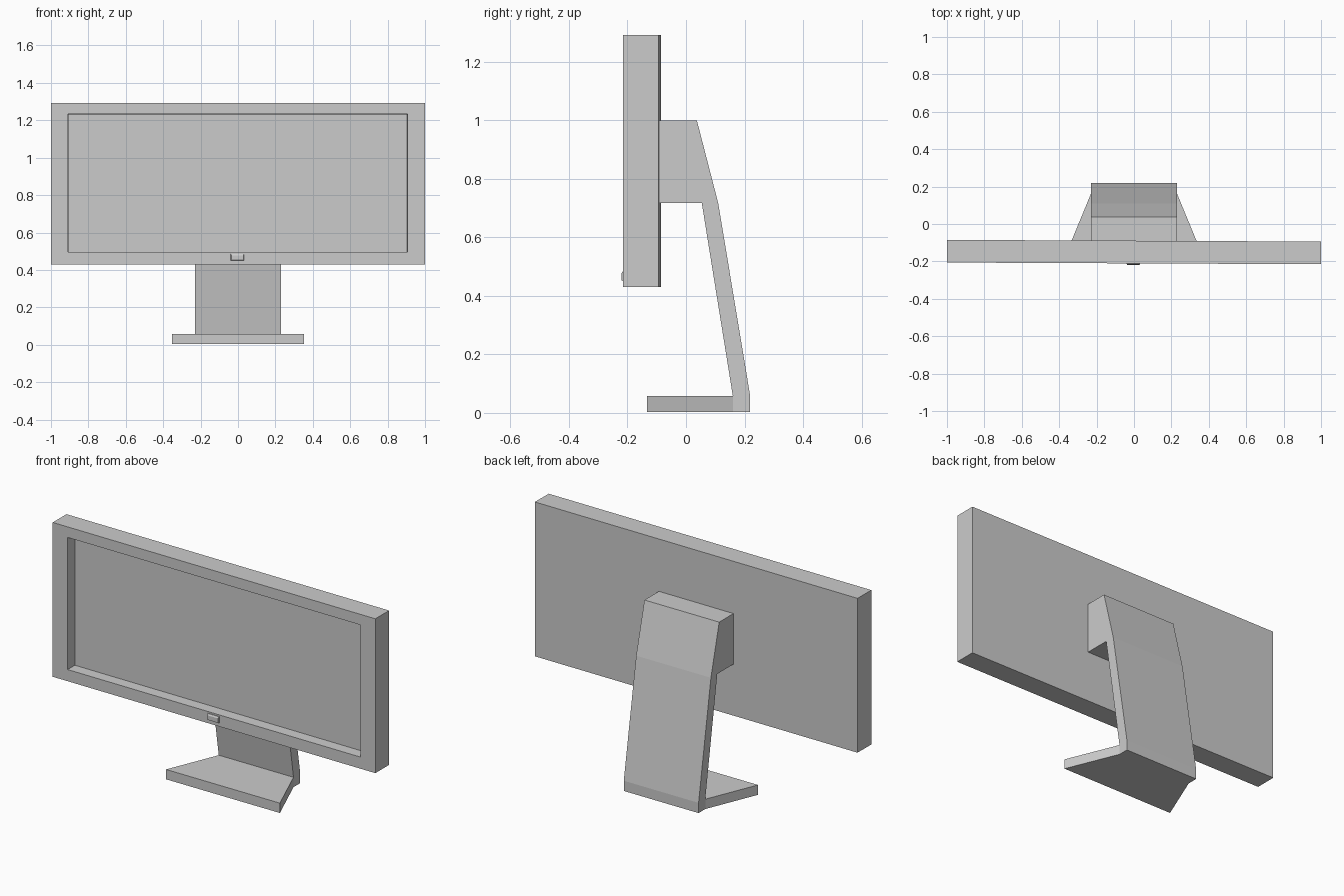
import bpy, bmesh

if "Cube" in bpy.data.objects:
    bpy.data.objects.remove(bpy.data.objects["Cube"])


def finish(bm, name):
    bmesh.ops.recalc_face_normals(bm, faces=bm.faces)
    me = bpy.data.meshes.new(name)
    bm.to_mesh(me)
    bm.free()
    ob = bpy.data.objects.new(name, me)
    bpy.context.collection.objects.link(ob)
    return ob


def stacked_rects(name, rects):
    """Skin through upright rectangles (x0, x1, z0, z1, y), capped at both ends."""
    bm = bmesh.new()
    loops = [[bm.verts.new((x, y, z)) for x, z in ((x0, z0), (x1, z0), (x1, z1), (x0, z1))]
             for x0, x1, z0, z1, y in rects]
    for a, b in zip(loops, loops[1:]):
        for i in range(4):
            j = (i + 1) % 4
            bm.faces.new((a[i], a[j], b[j], b[i]))
    bm.faces.new(loops[0])
    bm.faces.new(loops[-1])
    return finish(bm, name)


def extruded(name, points, direction):
    """Solid made by sweeping a planar outline along a vector."""
    bm = bmesh.new()
    face = bm.faces.new([bm.verts.new(p) for p in points])
    ext = bmesh.ops.extrude_face_region(bm, geom=[face], use_keep_orig=True)
    verts = [g for g in ext["geom"] if isinstance(g, bmesh.types.BMVert)]
    bmesh.ops.translate(bm, verts=verts, vec=direction)
    return finish(bm, name)


YAW = -0.0045  # the display is turned very slightly on its stand

# Display housing: back, front rim, bezel opening, recessed screen
FRONT, BACK = -0.2105, -0.0895
housing = stacked_rects("display_housing", [
    (-1, 1, 0.43, 1.292, BACK),
    (-1, 1, 0.43, 1.292, FRONT),
    (-0.907, 0.907, 0.495, 1.233, FRONT),
    (-0.905, 0.905, 0.497, 1.231, FRONT + 0.06)])

# Power button on the lower bezel, with a chamfered front
button = stacked_rects("power_button", [
    (-0.038, 0.034, 0.45, 0.486, FRONT + 0.01),
    (-0.038, 0.034, 0.45, 0.486, FRONT - 0.004),
    (-0.034, 0.030, 0.453, 0.478, FRONT - 0.009)])

for ob in (housing, button):
    ob.rotation_euler.z = YAW

# Stand: bracket arm and leaning leg from one side profile
profile = [(-0.09, 1.0), (0.037, 1.0), (0.11, 0.717), (0.219, 0.06), (0.219, 0.003),
           (0.16, 0.003), (0.16, 0.058), (0.054, 0.717), (-0.09, 0.717)]
extruded("stand_leg", [(-0.231, y, z) for y, z in profile], (0.462, 0, 0))

# Foot: flat plate flaring towards the front
foot = [(-0.231, 0.16), (-0.352, -0.133), (0.352, -0.133), (0.231, 0.16)]
extruded("stand_foot", [(x, y, 0.003) for x, y in foot], (0, 0, 0.055))
